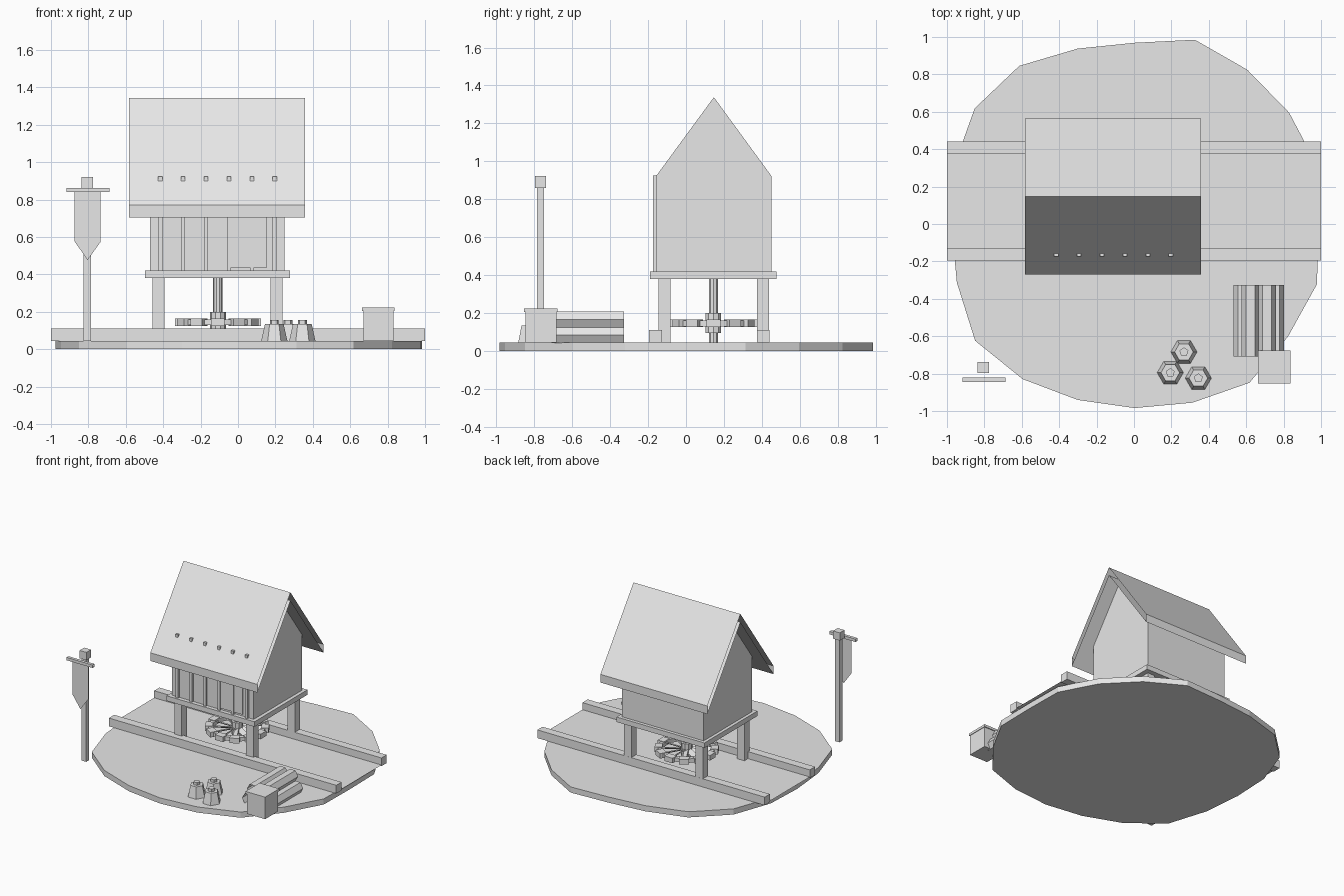
import bpy, bmesh, math

if "Cube" in bpy.data.objects:
    bpy.data.objects.remove(bpy.data.objects["Cube"])

grey = bpy.data.materials.new("plain_grey")
grey.diffuse_color = (0.8, 0.8, 0.8, 1)
grey.use_nodes = True
grey.node_tree.nodes["Principled BSDF"].inputs["Base Color"].default_value = grey.diffuse_color
DX, DY = .004, -.004  # centring offset for the whole scene


def finish(name, bm):
    bmesh.ops.recalc_face_normals(bm, faces=bm.faces)
    me = bpy.data.meshes.new(name)
    bm.to_mesh(me)
    bm.free()
    me.materials.append(grey)
    ob = bpy.data.objects.new(name, me)
    ob.location = (DX, DY, 0)
    bpy.context.collection.objects.link(ob)
    return ob


def loft(name, rings, caps=True):
    """Skin a list of equal-length point rings; optionally close both ends."""
    bm = bmesh.new()
    vs = [[bm.verts.new(p) for p in r] for r in rings]
    n = len(rings[0])
    for a, b in zip(vs, vs[1:]):
        for i in range(n):
            j = (i + 1) % n
            bm.faces.new((a[i], a[j], b[j], b[i]))
    if caps:
        bm.faces.new(vs[0][::-1])
        bm.faces.new(vs[-1])
    return finish(name, bm)


def sheet(name, points):
    bm = bmesh.new()
    bm.faces.new([bm.verts.new(p) for p in points])
    return finish(name, bm)


def box(name, x0, x1, y0, y1, z0, z1):
    return loft(name, [[(x0, y0, z), (x1, y0, z), (x1, y1, z), (x0, y1, z)] for z in (z0, z1)])


def along_x(name, yz, x0, x1, caps=True):
    return loft(name, [[(x, y, z) for y, z in yz] for x in (x0, x1)], caps)


def ring(cx, cy, z, r, n, turn=0):
    return [(cx + r * math.cos(turn + math.tau * i / n),
             cy + r * math.sin(turn + math.tau * i / n), z) for i in range(n)]


# uneven ground disc, one radius per 18 degrees
radii = [.98, 1.025, 1.02, 1.024, 1.04, .973, .99, 1.05, 1.058, 1.016,
         .98, 1.0, 1.055, 1.02, .985, .98, 1.0, 1.044, 1.014, 1.025]
loft("ground_disc", [[(r * math.cos(math.tau * i / 20), r * math.sin(math.tau * i / 20), z)
                      for i, r in enumerate(radii)] for z in (0, .045)])

# stream banks and the water sheet between them
X0, X1 = -1 - DX, 1 - DX
box("front_bank", X0, X1, -.19, -.123, .045, .11)
box("back_bank", X0, X1, .379, .444, .045, .11)
sheet("water", [(X0, -.123, .054), (X1, -.123, .054), (X1, .379, .054), (X0, .379, .054)])

# stilts and platform
for sx, x in (("left", -.46), ("right", .17)):
    for sy, y in (("front", -.142), ("back", .379)):
        box(f"{sy}_{sx}_stilt", x, x + .063, y, y + .064, .045, .38)
box("platform", -.5, .273, -.185, .481, .38, .42)

# house body with gables
along_x("house_body", [(-.154, .42), (.455, .42), (.455, .922), (.151, 1.338), (-.154, .922)],
        -.475, .245)

# open-ended folded roof
along_x("roof", [(-.266, .77), (.151, 1.342), (.567, .77),
                 (.567, .705), (.151, 1.277), (-.266, .705)], -.586, .355, caps=False)

# front battens poking through the roof, and the door
for i in range(6):
    x = -.42 + i * .1225
    box(f"batten_{i + 1}", x - .011, x + .011, -.171, -.152, .42, .924)
box("door", -.055, .152, -.165, -.152, .437, .80)

# mill shaft, hub and wheel
CX, CY = -.112, .149
loft("shaft", [ring(CX, CY, z, .026, 10) for z in (.045, .385)])
loft("hub", [ring(CX, CY, z, .043, 10) for z in (.095, .2)])
N = 12
loft("wheel_rim", [ring(CX, CY, z, r, N) for r, z in
                   ((.18, .13), (.215, .13), (.215, .16), (.18, .16), (.18, .13))], caps=False)
for i in range(N):
    for part, r0, r1, w, h, tilt in (("blade", .03, .185, .02, .004, .6),
                                     ("paddle", .175, .23, .036, .02, 0)):
        ob = box(f"wheel_{part}_{i + 1}", r0, r1, -w, w, -h, h)
        ob.location = (CX + DX, CY + DY, .145)
        ob.rotation_euler = (tilt, 0, math.tau * i / N)

# banner post
box("banner_post", -.83, -.79, -.782, -.744, .045, .865)
box("banner_post_cap", -.84, -.78, -.793, -.735, .86, .922)
along_x("banner_rod", [(-.84, .84), (-.816, .84), (-.816, .863), (-.84, .863)],
        -.922, -.692, caps=False)
sheet("banner_cloth", [(x, -.828, z) for x, z in
                       ((-.877, .842), (-.877, .575), (-.808, .477), (-.738, .575), (-.738, .842))])

# three sacks with knobs
for i, (x, y) in enumerate(((.263, -.68), (.19, -.791), (.34, -.82))):
    loft(f"sack_{i + 1}", [ring(x, y, z, r, 6) for z, r in ((.045, .07), (.134, .05))])
    loft(f"sack_knob_{i + 1}", [ring(x, y, z, .025, 5, math.pi / 2) for z in (.13, .156)])

# stack of open-ended six-sided logs
for i, (x, z) in enumerate(((.576, .083), (.663, .083), (.75, .083), (.618, .166), (.706, .166))):
    loft(f"log_{i + 1}", [[(px, y, pz) for px, pz, _ in ring(x, z, 0, .048, 6)]
                          for y in (-.705, -.322)], caps=False)

# crate with a slightly wider lid
box("crate", .668, .828, -.843, -.68, .045, .21)
box("crate_lid", .66, .833, -.85, -.673, .205, .224)
